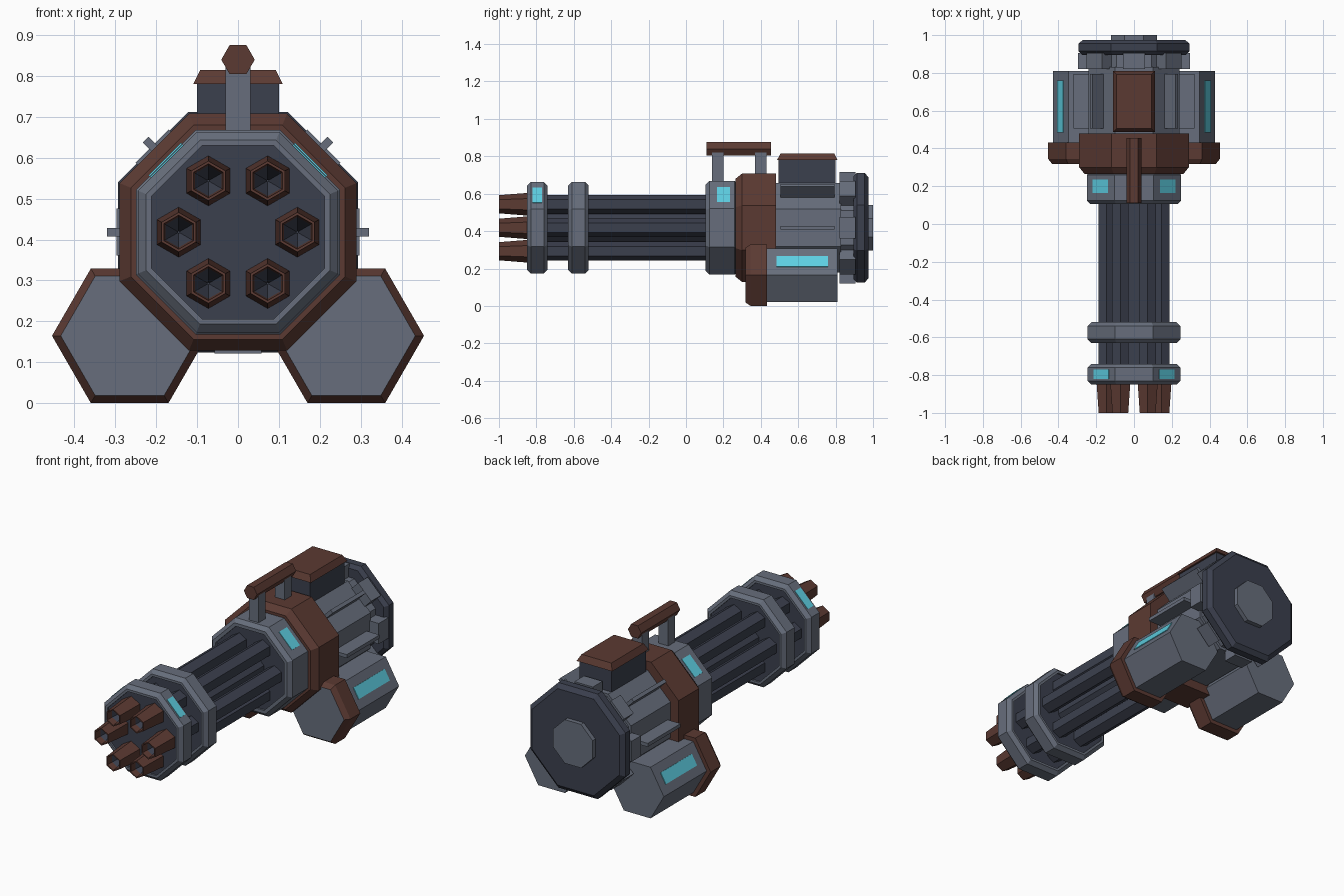
import bpy, bmesh, math
from mathutils import Matrix, Vector

if "Cube" in bpy.data.objects:
    bpy.data.objects.remove(bpy.data.objects["Cube"])


def material(name, rgb):
    m = bpy.data.materials.new(name)
    m.diffuse_color = (*rgb, 1)
    m.use_nodes = True
    m.node_tree.nodes["Principled BSDF"].inputs["Base Color"].default_value = m.diffuse_color
    return m


GREY = material("steel grey", (0.135, 0.155, 0.20))
DARK = material("dark gunmetal", (0.044, 0.051, 0.076))
BROWN = material("rust brown", (0.105, 0.042, 0.032))
CYAN = material("cyan glow", (0.11, 0.62, 0.76))
AXIS = 0.418  # height of the main axis


def finish(name, bm, mats):
    bmesh.ops.recalc_face_normals(bm, faces=bm.faces)
    me = bpy.data.meshes.new(name)
    bm.to_mesh(me)
    bm.free()
    for m in mats:
        me.materials.append(m)
    ob = bpy.data.objects.new(name, me)
    bpy.context.collection.objects.link(ob)
    return ob


def loft(name, sides, profile, mat, x=0, z=AXIS, turn=0.5, closed=False, face_mat=None):
    """Polygon rings along y; profile holds (y, distance from axis to flat)."""
    bm = bmesh.new()
    k = 1 / math.cos(math.pi / sides)
    rings = []
    for y, a in profile:
        rings.append([bm.verts.new((x + a * k * math.cos(2 * math.pi * (i + turn) / sides), y,
                                    z + a * k * math.sin(2 * math.pi * (i + turn) / sides)))
                      for i in range(sides)])
    pairs = list(zip(rings, rings[1:]))
    if closed:
        pairs.append((rings[-1], rings[0]))
    for r, s in pairs:
        for i in range(sides):
            j = (i + 1) % sides
            bm.faces.new((r[i], r[j], s[j], s[i]))
    if not closed:
        front = bm.faces.new(rings[0])
        bm.faces.new(rings[-1])
        if face_mat:
            front.material_index = 1
    return finish(name, bm, [mat] + ([face_mat] if face_mat else []))


def box(name, lo, hi, mat, inset=0):
    """Axis-aligned box whose top is drawn in by inset."""
    bm = bmesh.new()
    bmesh.ops.create_cube(bm, size=1)
    for v in bm.verts:
        top = v.co.z > 0
        for i in range(3):
            low = v.co[i] < 0
            v.co[i] = lo[i] if low else hi[i]
            if top and i < 2:
                v.co[i] += inset if low else -inset
    return finish(name, bm, [mat])


def radial_box(name, angle, r0, r1, width, y0, y1, mat, x=0, z=AXIS):
    """Box pointing outward from a lengthwise axis at the given angle."""
    ob = box(name, (r0, y0, -width / 2), (r1, y1, width / 2), mat)
    ob.data.transform(Matrix.Translation(Vector((x, 0, z)))
                      @ Matrix.Rotation(-math.radians(angle), 4, 'Y'))
    return ob


# barrel clamps and collar: chamfered rims with dark plates inside
for name, y0, y1, a in (("front_ring", -0.85, -0.74, 0.245),
                        ("middle_ring", -0.63, -0.52, 0.245),
                        ("collar", 0.105, 0.28, 0.25)):
    loft(name, 8, [(y0, a - 0.02), (y0 + 0.02, a), (y1 - 0.02, a), (y1, a - 0.02),
                   (y1, 0.212), (y0, 0.212)], GREY, closed=True)
    loft(name + "_plate", 8, [(y0 + 0.01, 0.214), (y1 - 0.01, 0.214)], DARK)

# six barrels with hollow tapered muzzles around a central shaft
loft("shaft", 8, [(-0.8, 0.08), (0.2, 0.08)], DARK)
for i in range(6):
    t = math.radians(60 * i)
    bx, bz = 0.145 * math.cos(t), AXIS + 0.145 * math.sin(t)
    loft("barrel", 6, [(-0.84, 0.044), (0.15, 0.044)], DARK, bx, bz)
    loft("muzzle", 6, [(-0.84, 0.053), (-1, 0.042), (-1, 0.036), (-0.96, 0.032),
                       (-0.87, 0.032), (-0.84, 0.04)], BROWN, bx, bz, closed=True)
    loft("bore", 6, [(-0.965, 0.033), (-0.88, 0.002), (-0.86, 0.002), (-0.86, 0.033)],
         DARK, bx, bz, closed=True)

# main housing
loft("shroud", 8, [(0.265, 0.262), (0.3, 0.29), (0.48, 0.29)], BROWN)
loft("rear_body", 8, [(0.47, 0.24), (0.83, 0.24)], GREY)
for a in (0, 45, 135, 180, 225, 315):
    radial_box("cooling_fin", a, 0.22, 0.32, 0.02, 0.505, 0.795, GREY)

# rear drive: hub, teeth, disc and cap
loft("rear_hub", 8, [(0.82, 0.225), (0.91, 0.225)], GREY)
for a in range(0, 360, 45):
    radial_box("rear_tooth", a, 0.2, 0.297, 0.115, 0.82, 0.905, GREY)
loft("rear_disc", 8, [(0.895, 0.275), (0.915, 0.294), (0.955, 0.294), (0.975, 0.27)], DARK)
loft("rear_cap", 8, [(0.96, 0.122), (1.0, 0.122)], GREY)

# side pods with brown caps and glowing strips
for s, a in ((1, 30), (-1, 150)):
    px, pz = s * 0.265, 0.1645
    loft("pod_cap", 6, [(0.318, 0.146), (0.345, 0.1645), (0.432, 0.1645)], BROWN,
         px, pz, turn=0, face_mat=GREY)
    loft("pod_body", 6, [(0.42, 0.143), (0.81, 0.143)], GREY, px, pz, turn=0)
    radial_box("pod_light", a, 0.139, 0.147, 0.065, 0.485, 0.76, CYAN, px, pz)

# glowing windows on the upper diagonals
for a in (45, 135):
    radial_box("front_ring_light", a, 0.241, 0.248, 0.113, -0.82, -0.77, CYAN)
    radial_box("collar_light", a, 0.246, 0.253, 0.113, 0.165, 0.235, CYAN)

# ammunition box on top
box("top_box", (-0.1, 0.495, 0.62), (0.1, 0.8, 0.785), DARK)
box("top_box_lid", (-0.11, 0.487, 0.78), (0.11, 0.81, 0.815), BROWN, inset=0.018)

# carrying handle
loft("handle_grip", 6, [(0.11, 0.0355), (0.455, 0.0355)], BROWN, z=0.84, turn=0)
for y in (0.14, 0.37):
    box("handle_post", (-0.03, y, 0.63), (0.03, y + 0.06, 0.83), GREY)
